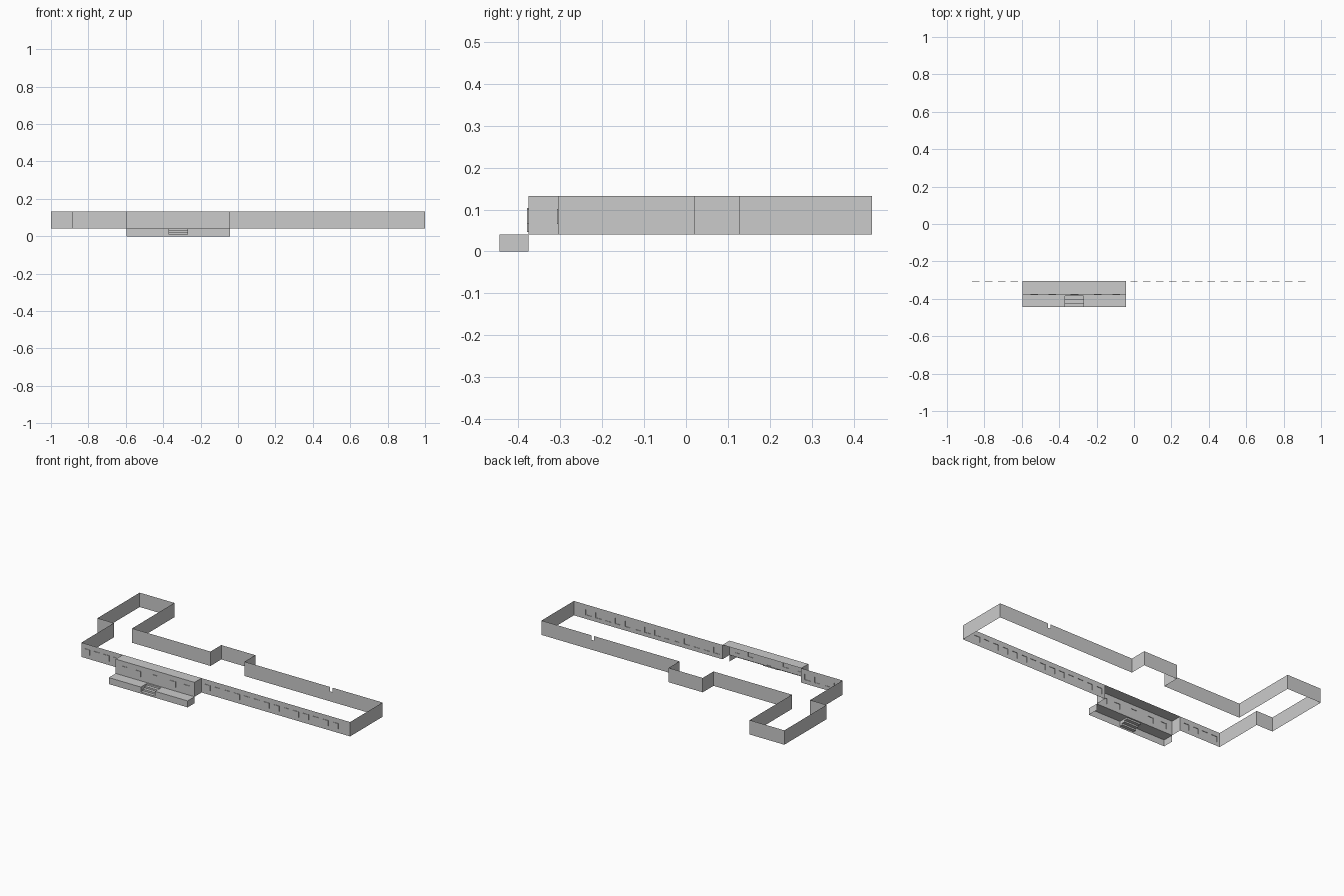
import bpy, bmesh

if "Cube" in bpy.data.objects:
    bpy.data.objects.remove(bpy.data.objects["Cube"])

Z0, Z1 = 0.041, 0.132            # wall foot and wall top
YF, YP, YT = -0.305, -0.376, -0.445   # front wall, porch front, podium front
PX0, PX1 = -0.595, -0.042        # porch left and right
OUT = 0.003                      # window projection


def make_object(name, faces):
    bm = bmesh.new()
    for f in faces:
        bm.faces.new([bm.verts.new(p) for p in f])
    bmesh.ops.remove_doubles(bm, verts=bm.verts, dist=0.0001)
    me = bpy.data.meshes.new(name)
    bm.to_mesh(me)
    bm.free()
    ob = bpy.data.objects.new(name, me)
    bpy.context.collection.objects.link(ob)
    return ob


def wall(a, b, z0=Z0, z1=Z1):
    return [(*a, z0), (*b, z0), (*b, z1), (*a, z1)]


def xz(x0, x1, y, z0, z1):
    return wall((x0, y), (x1, y), z0, z1)


def facade(x0, x1, y, openings):
    """Front-facing wall with shallow projecting panels (centre, width, bottom, top)."""
    faces, x = [], x0
    for c, w, b, t in openings:
        l, r, o = c - w / 2, c + w / 2, y - OUT
        faces += [xz(x, l, y, Z0, Z1), xz(l, r, y, Z0, b), xz(l, r, y, t, Z1),
                  xz(l, r, o, b, t),
                  wall((l, y), (l, o), b, t), wall((r, o), (r, y), b, t)]
        for z in (b, t):
            faces.append([(l, y, z), (l, o, z), (r, o, z), (r, y, z)])
        x = r
    return faces + [xz(x, x1, y, Z0, Z1)]


def sweep(profile, x0, x1):
    """Sweep a y-z profile along x."""
    return [[(x0, *p), (x1, *p), (x1, *q), (x0, *q)]
            for p, q in zip(profile, profile[1:])]


def window(c):
    return (c, 0.04, 0.066, 0.101)


# Front wall wings with window rows
make_object("front_wall_left", facade(-0.885, PX0, YF,
            [window(-0.846 + 0.069 * i) for i in range(4)]))
make_object("front_wall_right", facade(PX1, 1.0, YF,
            [window(0.0 + 0.069 * i) for i in range(14)]))

# Outer walls around the sides and back
path = [(1, YF), (1, 0.02), (0.65, 0.02), (0.63, 0.02), (0.032, 0.02), (0.032, 0.128),
        (-0.207, 0.128), (-0.207, 0.02), (-0.757, 0.02), (-0.757, 0.443),
        (-1, 0.443), (-1, 0.02), (-0.885, 0.02), (-0.885, YF)]
make_object("side_and_back_walls",
            [wall(a, b, Z0, Z1 - 0.028 if i == 2 else Z1)   # small notch in back wall
             for i, (a, b) in enumerate(zip(path, path[1:]))])

# Entrance porch: windowed front with door, side walls, flat roof
door = (-0.318, 0.042, 0.046, 0.104)
porch = facade(PX0, PX1, YP, [window(-0.534), window(-0.437), door,
                              window(-0.193), window(-0.096)])
porch += [wall((x, YP), (x, YF)) for x in (PX0, PX1)]
porch.append([(PX0, YP, Z1), (PX1, YP, Z1), (PX1, YF, Z1), (PX0, YF, Z1)])
make_object("entrance_porch", porch)

# Terrace in front of the porch, split around the stair
SX0, SX1, SY = -0.37, -0.27, -0.385
edge = [(YP, Z0), (YT, Z0), (YT, 0)]
terrace = sweep(edge, PX0, SX0) + sweep(edge, SX1, PX1)
terrace += sweep([(YP, Z0), (SY, Z0)], SX0, SX1)
terrace += [wall((x, YT), (x, YP), 0, Z0) for x in (PX0, PX1)]
make_object("terrace", terrace)

# Stair recessed into the terrace
n = 4
steps = [(SY, Z0)]
for i in range(n):
    y = SY + (YT - SY) * i / (n - 1)
    z = Z0 * (n - 1 - i) / n
    steps.append((y, z))
    if i < n - 1:
        steps.append((SY + (YT - SY) * (i + 1) / (n - 1), z))
stair = sweep(steps, SX0, SX1)
cheek = steps + [(YT, Z0)]
stair += [[(x, *p) for p in cheek] for x in (SX0, SX1)]
make_object("entrance_stair", stair)
